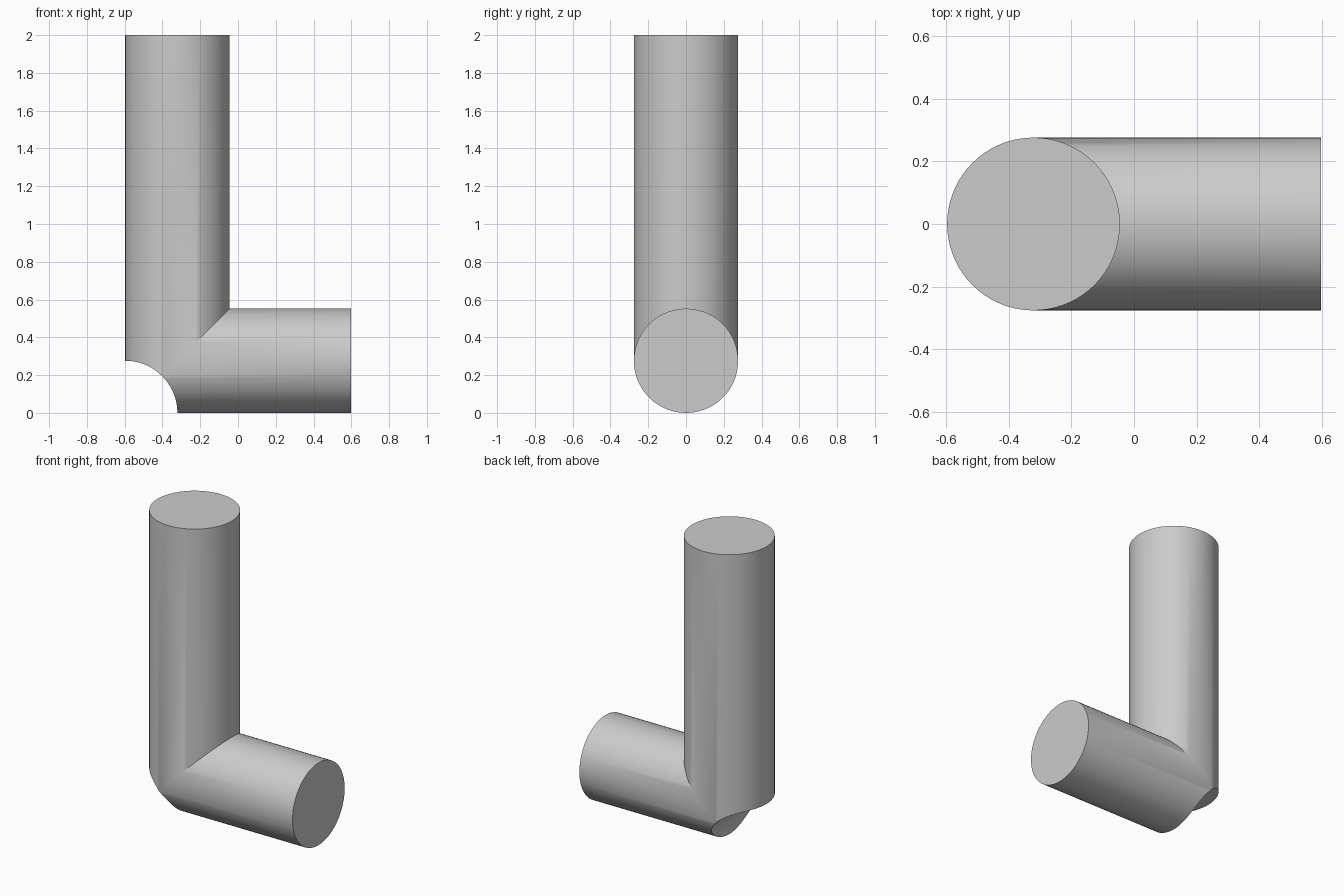
import bpy, bmesh
from math import pi, cos, sin, sqrt, acos

cube = bpy.data.objects.get("Cube")
if cube:
    bpy.data.objects.remove(cube, do_unlink=True)

R = 0.276           # pipe radius
HALF_WIDTH = 0.597  # half of the overall width
TOP = 2.0
SEGMENTS = 72
CORNER_X, CORNER_Z = R - HALF_WIDTH, R   # where the two pipe axes meet

grey = bpy.data.materials.new("plain grey")
grey.use_nodes = True
colour = (0.6, 0.6, 0.6, 1)
grey.diffuse_color = colour
grey.node_tree.nodes["Principled BSDF"].inputs["Base Color"].default_value = colour


def joint_height(x):
    """Where a pipe wall ends: mitre inside, round scoop outside."""
    if x >= 0:
        return x
    scoop = -R + sqrt(max(0, R * R - (R + x) ** 2))
    return max(x, scoop)


# Half-ring of angles, including the tip where mitre and scoop meet
tip = acos(-(1 - 1 / sqrt(2)))
half = sorted([pi * i * 2 / SEGMENTS for i in range(SEGMENTS // 2 + 1)] + [tip])
ring = half + [-a for a in reversed(half[1:-1])]

bm = bmesh.new()


def add_face(points, turned):
    """Add a face in joint space; turned swaps the upright and level axes."""
    verts = []
    for x, y, z in points:
        if turned:
            x, z = z, x
        verts.append(bm.verts.new((x + CORNER_X, y, z + CORNER_Z)))
    bm.faces.new(verts)


def low(a):
    x = R * cos(a)
    return (x, R * sin(a), joint_height(x))


def add_pipe(length, turned):
    def high(a):
        return (R * cos(a), R * sin(a), length)

    # Wall and flat end cap
    for a, b in zip(ring, ring[1:] + ring[:1]):
        add_face([low(a), low(b), high(b), high(a)], turned)
    add_face([high(a) for a in ring], turned)
    # This pipe's half of the scooped outer corner
    scoop = [a for a in half if a >= tip]
    for a, b in zip(scoop, scoop[1:]):
        strip = [low(a), low(b)]
        if b < pi:
            strip.append(low(-b))
        add_face(strip + [low(-a)], turned)


add_pipe(TOP - CORNER_Z, False)          # upright pipe
add_pipe(HALF_WIDTH - CORNER_X, True)    # level pipe

bmesh.ops.remove_doubles(bm, verts=bm.verts, dist=1e-5)
bmesh.ops.recalc_face_normals(bm, faces=bm.faces)

mesh = bpy.data.meshes.new("elbow_pipe")
bm.to_mesh(mesh)
bm.free()
mesh.materials.append(grey)
pipe = bpy.data.objects.new("elbow_pipe", mesh)
bpy.context.collection.objects.link(pipe)

bpy.ops.object.select_all(action='DESELECT')
pipe.select_set(True)
bpy.context.view_layer.objects.active = pipe
bpy.ops.object.shade_smooth_by_angle(angle=pi / 6)
